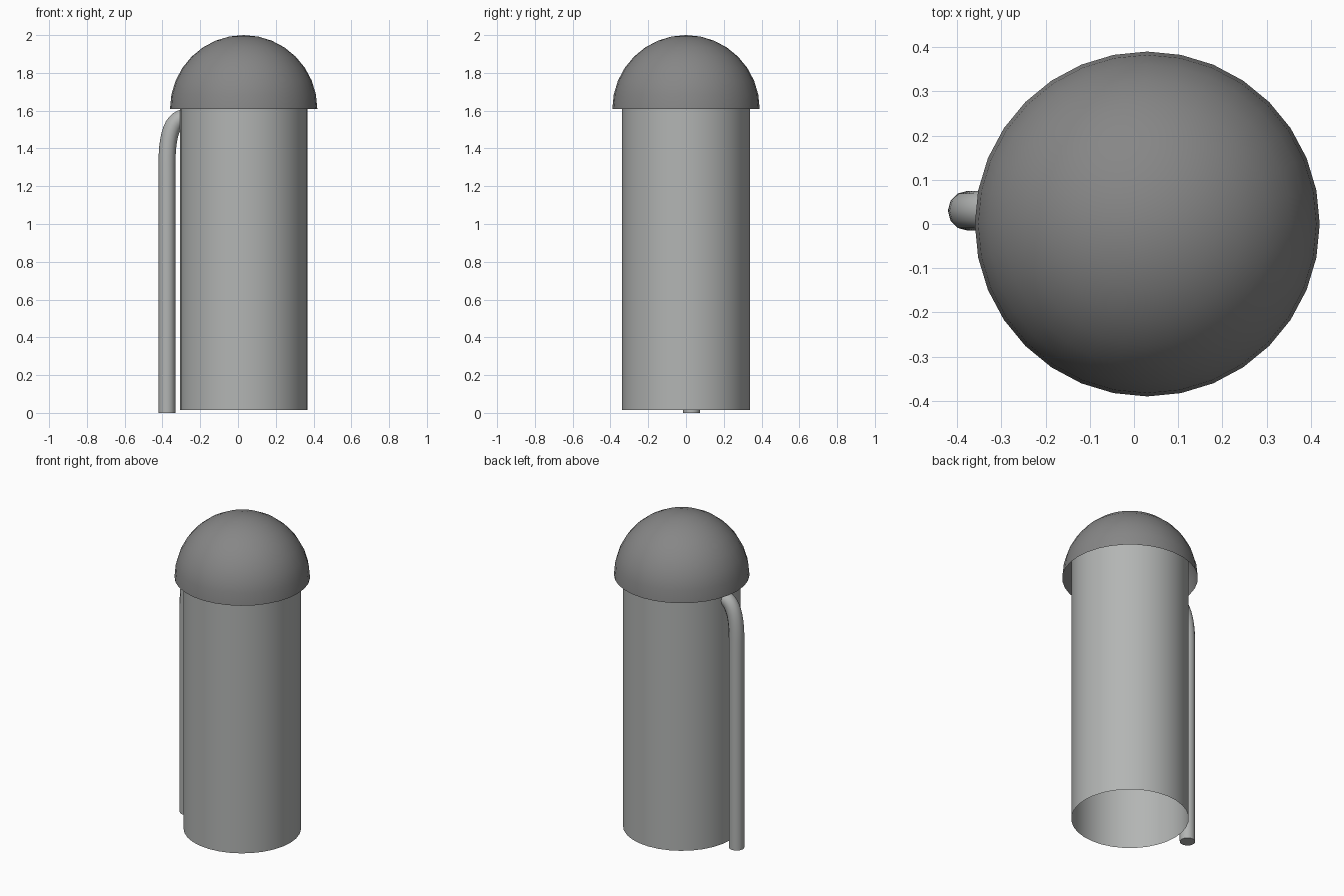
import bpy, bmesh, math

if "Cube" in bpy.data.objects:
    bpy.data.objects.remove(bpy.data.objects["Cube"])

CX = 0.03          # axis of the body and dome
RIM_Z = 1.61       # height of the dome rim


def material(name, color):
    m = bpy.data.materials.new(name)
    m.diffuse_color = (*color, 1)
    m.use_nodes = True
    m.node_tree.nodes["Principled BSDF"].inputs["Base Color"].default_value = m.diffuse_color
    return m


light_grey = material("light grey", (0.45, 0.462, 0.455))
dark_grey = material("dark grey", (0.24, 0.24, 0.24))


def finish(obj, mat, angle=40):
    obj.data.materials.clear()
    obj.data.materials.append(mat)
    bpy.ops.object.select_all(action='DESELECT')
    obj.select_set(True)
    bpy.context.view_layer.objects.active = obj
    bpy.ops.object.shade_smooth_by_angle(angle=math.radians(angle))


# Body: open tube that runs up inside the dome
bottom, top = 0.015, 1.72
bpy.ops.mesh.primitive_cylinder_add(vertices=32, radius=0.338, depth=top - bottom,
                                    end_fill_type='NOTHING',
                                    location=(CX, 0, (top + bottom) / 2))
body = bpy.context.object
body.name = "body"
finish(body, light_grey)

# Dome: upper half of a sphere, open underneath
bpy.ops.mesh.primitive_uv_sphere_add(segments=32, ring_count=16, radius=0.39,
                                     location=(CX, 0, RIM_Z))
dome = bpy.context.object
dome.name = "dome"
bm = bmesh.new()
bm.from_mesh(dome.data)
bmesh.ops.delete(bm, geom=[v for v in bm.verts if v.co.z < -0.001], context='VERTS')
bm.to_mesh(dome.data)
bm.free()
finish(dome, dark_grey)

# Side pipe: straight riser that bends into the body under the dome
curve = bpy.data.curves.new("side_pipe", 'CURVE')
curve.dimensions = '3D'
curve.bevel_depth = 0.045
curve.bevel_resolution = 4
curve.resolution_u = 10
curve.use_fill_caps = True
spline = curve.splines.new('BEZIER')
spline.bezier_points.add(2)
path = [  # (x, z), handle before, handle after
    ((-0.376, 0.0), (-0.376, -0.3), (-0.376, 0.4)),
    ((-0.376, 1.32), (-0.376, 1.0), (-0.376, 1.48)),
    ((-0.285, 1.563), (-0.345, 1.555), (-0.25, 1.567)),
]
for p, (co, before, after) in zip(spline.bezier_points, path):
    p.handle_left_type = p.handle_right_type = 'FREE'
    p.co = (co[0], 0.03, co[1])
    p.handle_left = (before[0], 0.03, before[1])
    p.handle_right = (after[0], 0.03, after[1])
pipe = bpy.data.objects.new("side_pipe", curve)
bpy.context.collection.objects.link(pipe)
bpy.ops.object.select_all(action='DESELECT')
pipe.select_set(True)
bpy.context.view_layer.objects.active = pipe
bpy.ops.object.convert(target='MESH')
finish(bpy.context.object, light_grey, 50)
